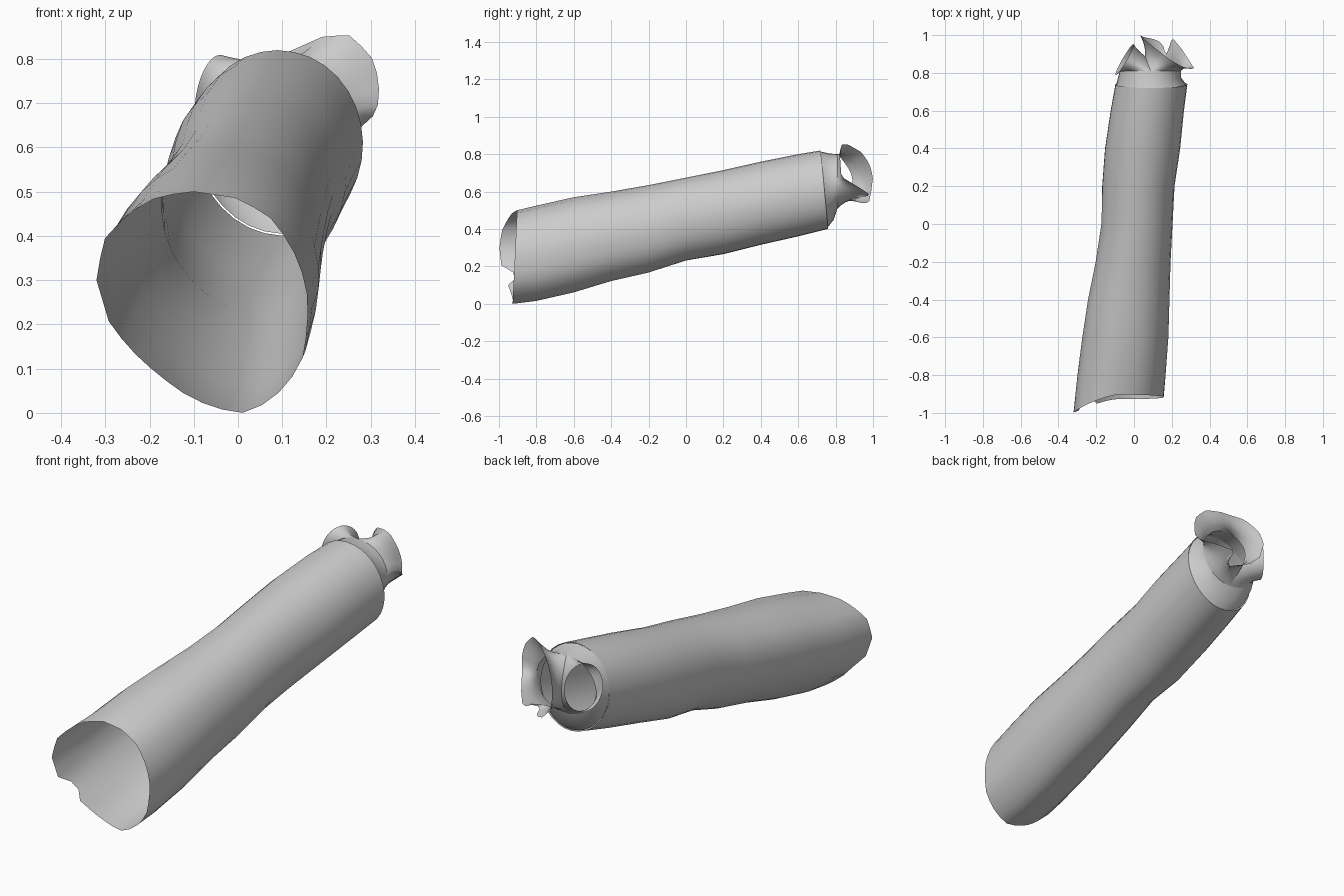
import bpy, math
from mathutils import Vector

if "Cube" in bpy.data.objects:
    bpy.data.objects.remove(bpy.data.objects["Cube"])

N = 32


def resample(pts, n):
    """Evenly spaced points along a closed polyline, starting at its first point."""
    pts = [Vector(p) for p in pts]
    loop = pts + [pts[0]]
    d = [0.0]
    for a, b in zip(loop, loop[1:]):
        d.append(d[-1] + (b - a).length)
    out, k = [], 0
    for i in range(n):
        t = d[-1] * i / n
        while d[k + 1] < t:
            k += 1
        out.append(loop[k].lerp(loop[k + 1], (t - d[k]) / (d[k + 1] - d[k])))
    return out


def make(name, verts, faces):
    me = bpy.data.meshes.new(name)
    me.from_pydata([tuple(v) for v in verts], [], faces)
    me.validate()
    ob = bpy.data.objects.new(name, me)
    bpy.context.collection.objects.link(ob)
    for p in me.polygons:
        p.use_smooth = True
    return ob


def loft(name, rings):
    n = len(rings[0])
    verts = [p for r in rings for p in r]
    faces = [(k * n + i, k * n + (i + 1) % n, (k + 1) * n + (i + 1) % n, (k + 1) * n + i)
             for k in range(len(rings) - 1) for i in range(n)]
    return make(name, verts, faces)


# Main tube: teardrop mouth (clockwise from the top) blending to a round end
mouth = [(-.1, .5), (0, .485), (.07, .445), (.12, .38), (.155, .29), (.158, .2), (.145, .12),
         (.11, .06), (.06, .02), (.01, 0), (-.05, .01), (-.11, .035), (-.18, .085), (-.24, .14),
         (-.29, .2), (-.32, .3), (-.305, .39), (-.25, .45), (-.18, .49)]
tear = resample([((x + .08) / .24, (z - .25) / .25, 0) for x, z in mouth], N)
# y, left, right, bottom, top
stations = [(-.8, -.30, .17, .015, .525), (-.6, -.275, .185, .06, .57), (-.4, -.245, .19, .12, .6),
            (-.2, -.205, .195, .165, .635), (0, -.175, .205, .23, .675), (.2, -.17, .215, .265, .715),
            (.4, -.155, .245, .315, .76), (.6, -.125, .265, .36, .8), (.74, -.1, .283, .4, .82)]


def section(y, l, r, b, t, mix, shrink=1.0, tilt=0.0):
    ring = []
    for i, p in enumerate(tear):
        a = math.pi / 2 - 2 * math.pi * i / N
        c = Vector((math.cos(a), math.sin(a), 0))
        q = p.lerp(c, mix) * shrink
        ring.append(Vector(((l + r) / 2 + q.x * (r - l) / 2, y - tilt * q.y,
                            (b + t) / 2 + q.y * (t - b) / 2)))
    return ring


front = []
for p in tear:
    x, z = -.08 + p.x * .24, .25 + p.y * .25
    s = max(0, -p.x)
    y = -.915 + .012 * p.y - .085 * s ** 1.5
    if .13 < z < .2 and x < 0:
        y += .05                                   # small nick in the rim
    front.append(Vector((x, y, z)))
rings = [front] + [section(*s, mix=.85 * min(1, (s[0] + 1) / 1.2),
                           tilt=.02 if s[0] > .7 else 0) for s in stations]
loft("main_tube", rings)

# Collar narrowing behind the tube end
end = stations[-1][1:]
c0 = section(.735, *end, mix=.85, shrink=.98, tilt=.02)
c1 = section(.775, -.085, .25, .45, .805, mix=1, tilt=.015)
c2 = section(.81, -.075, .25, .51, .80, mix=1)
loft("collar", [c0, c1, c2])

# Saddle between the two branches, from collar bottom to collar top
h = N // 2
top, bot = c2[0], c2[h]
saddle = []
for i in range(1, h):
    t = i / h
    p = bot.lerp(top, t)
    p.y += .08 * math.sin(math.pi * t)
    p.x -= .03 * math.sin(math.pi * t)
    saddle.append(p)
right_loop = c2[:h + 1] + saddle                    # top, right, bottom, saddle
left_loop = [top] + saddle[::-1] + c2[h:]           # top, saddle, bottom, left


def branch(name, start, rim, pinch, steps=5):
    n = len(start)
    # pair the rim with the start loop half by half so that the sides line up
    rings = []
    for k in range(steps + 1):
        t = k / steps
        ring = [a.lerp(b, t) for a, b in zip(start, rim)]
        c = sum(ring, Vector()) / n
        f = 1 - pinch * math.sin(math.pi * t)
        rings.append([c + (p - c) * f for p in ring])
    return loft(name, rings)


# Flared right branch with a torn, pointed rim
right_rim = resample([(.19, .87, .85), (.25, .835, .855), (.30, .82, .81), (.32, .825, .75),
                      (.315, .83, .68), (.25, .93, .62), (.2, .99, .58), (.19, .93, .57),
                      (.17, .89, .55), (.15, .96, .535), (.1, .98, .55), (.05, .99, .6),
                      (.03, 1.0, .68), (.05, .98, .75), (.1, .94, .81)], N)
branch("right_branch", right_loop, right_rim, .1)

# Small round left branch
centre, nrm = Vector((-.05, .87, .695)), Vector((-.86, .5, .1)).normalized()
u = nrm.cross(Vector((0, 0, 1))).normalized()
v = u.cross(nrm)
if u.y < 0:
    u = -u
left_rim = []
for i in range(N):
    a = 2 * math.pi * i / N
    left_rim.append(centre + u * .095 * math.sin(a) + v * .115 * math.cos(a))
branch("left_branch", left_loop, left_rim, .06)
